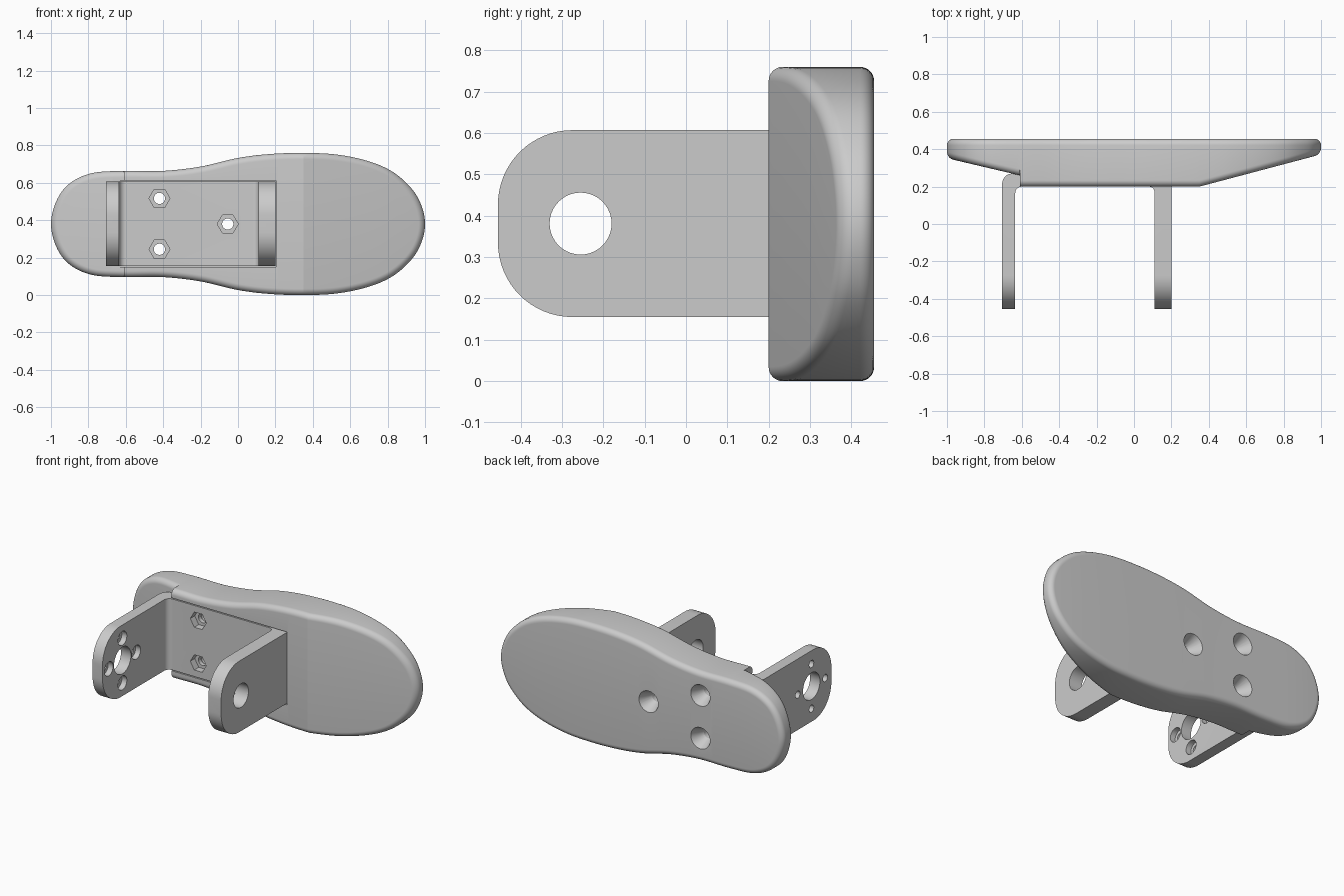
import bpy, bmesh
from math import pi, sin, cos, hypot, radians
from mathutils import Matrix, Vector

if "Cube" in bpy.data.objects:
    bpy.data.objects.remove(bpy.data.objects["Cube"])

MID = 0.38  # symmetry height of the whole part


def to_object(name, bm):
    bmesh.ops.recalc_face_normals(bm, faces=bm.faces)
    mesh = bpy.data.meshes.new(name)
    bm.to_mesh(mesh)
    bm.free()
    obj = bpy.data.objects.new(name, mesh)
    bpy.context.collection.objects.link(obj)
    return obj


def prism(name, points, place, a, b):
    """Extrude a 2D outline from a to b; place(u, v, w) gives xyz."""
    bm = bmesh.new()
    lo, hi = [[bm.verts.new(place(u, v, w)) for u, v in points] for w in (a, b)]
    n = len(points)
    bm.faces.new(lo)
    bm.faces.new(hi[::-1])
    for i in range(n):
        j = (i + 1) % n
        bm.faces.new((lo[i], lo[j], hi[j], hi[i]))
    return to_object(name, bm)


def cone(axis, start, end, a, b, r1, r2=None, sides=40):
    """Cutter along x or y from start to end, at the cross position (a, b)."""
    rot = Matrix.Rotation(pi / 2, 4, 'Y') if axis == 'X' else Matrix.Rotation(-pi / 2, 4, 'X')
    m = (start + end) / 2
    pos = (m, a, b) if axis == 'X' else (a, m, b)
    bm = bmesh.new()
    bmesh.ops.create_cone(bm, cap_ends=True, segments=sides, radius1=r1,
                          radius2=r1 if r2 is None else r2, depth=end - start,
                          matrix=Matrix.Translation(pos) @ rot @ Matrix.Rotation(pi / 2, 4, 'Z'))
    return to_object("cutter", bm)


def boolean(obj, cutter, operation='DIFFERENCE'):
    mod = obj.modifiers.new("cut", 'BOOLEAN')
    mod.operation, mod.solver, mod.object = operation, 'EXACT', cutter
    cutter.hide_render = True
    bpy.context.view_layer.objects.active = obj
    bpy.ops.object.modifier_apply(modifier=mod.name)
    bpy.data.objects.remove(cutter)


def arc(cx, cy, r, a0, a1, n=12):
    return [(cx + r * cos(radians(a0 + (a1 - a0) * i / n)),
             cy + r * sin(radians(a0 + (a1 - a0) * i / n))) for i in range(n + 1)]


# Sole: half outline (x, half width), smoothed
half = [(-1, 0), (-.97, .125), (-.9, .217), (-.78, .272), (-.61, .284), (-.4, .284),
        (-.2, .307), (0, .353), (.17, .374), (.35, .38), (.53, .371), (.7, .335),
        (.83, .277), (.93, .187), (.982, .095), (1, 0)]
ctrl = [Vector(p) for p in [(half[1][0], -half[1][1])] + half + [(half[-2][0], -half[-2][1])]]
outline = []
for i in range(1, len(ctrl) - 2):
    p0, p1, p2, p3 = ctrl[i - 1:i + 3]
    for k in range(8):
        t = k / 8
        q = 0.5 * (2 * p1 + (p2 - p0) * t + (2 * p0 - 5 * p1 + 4 * p2 - p3) * t * t
                   + (3 * p1 - p0 - 3 * p2 + p3) * t ** 3)
        if i == 5 and k == 0:  # doubled station makes the heel step
            outline += [Vector((q.x - .001, q.y)), Vector((q.x + .001, q.y))]
        else:
            outline.append(q)
outline.append(Vector((1, 0)))
N = len(outline)


def underside(x):
    if x < -.61:
        return .26 + (-.61 - x) * .235
    return .2 + max(0, x - .35) * .265


normals = []
for i in range(N):
    d = outline[min(i + 1, N - 1)] - outline[max(i - 1, 0)]
    normals.append(Vector((-d.y, d.x)).normalized())
normals[0], normals[-1] = Vector((-1, 0)), Vector((1, 0))

R, SEG, BACK = .034, 8, .455
bm = bmesh.new()
rings = []
for side in (0, 1):  # front fillet rings, then back fillet rings
    for s in range(SEG + 1):
        a = pi / 2 * (s / SEG if side == 0 else 1 - s / SEG)
        ring = []
        for p, n in zip(outline, normals):
            q = p - n * R * (1 - sin(a))
            rise = R * (1 - cos(a))
            ring.append((q.x, underside(q.x) + rise if side == 0 else BACK - rise, q.y))
        loop = ring + [(x, y, -h) for x, y, h in ring[-2:0:-1]]
        rings.append([bm.verts.new((x, y, MID + h)) for x, y, h in loop])
M = len(rings[0])
for lo, hi in zip(rings, rings[1:]):
    for i in range(M):
        j = (i + 1) % M
        bm.faces.new((lo[i], lo[j], hi[j], hi[i]))
for ring in (rings[0], rings[-1]):  # caps in strips across the width
    for i in range(N - 1):
        quad = [ring[i], ring[i + 1], ring[(M - i - 1) % M], ring[(M - i) % M]]
        bm.faces.new(list(dict.fromkeys(quad)))
sole = to_object("sole", bm)

# Recess for the bracket
boolean(sole, prism("cutter", [(-.8, .1), (.204, .1), (.204, .273), (-.8, .273)],
                    lambda u, v, w: (u, v, w), .149, .613))

# Bracket: U profile seen from above, then rounded arm ends
profile = ([(-.705, -.455), (-.635, -.455)] + arc(-.6, .165, .035, 180, 90)
           + arc(.08, .17, .03, 90, 0) + [(.11, -.455), (.2, -.455), (.2, .27)]
           + arc(-.65, .215, .055, 90, 180))
bracket = prism("bracket", profile, lambda u, v, w: (u, v, w), .155, .607)
lower, upper, r = .155, .607, .18
arm_shape = ([(.4, lower - .05), (.4, upper + .05), (-.27, upper + .05), (-.275, upper)]
             + arc(-.275, upper - r, r, 90, 180, 16)[1:]
             + arc(-.275, lower + r, r, 180, 270, 16)[:-1]
             + [(-.275, lower), (-.27, lower - .05)])
boolean(bracket, prism("cutter", arm_shape, lambda u, v, w: (w, u, v), -.9, .5), 'INTERSECT')

# Pivot hole, motor hole and its ring of counterbored screws
PY = -.255
boolean(bracket, cone('X', 0, .3, PY, MID + .001, .075))
boolean(bracket, cone('X', -.8, -.5, PY, MID + .001, .085))
for dy, dz in ((.138, 0), (-.138, 0), (0, .142), (0, -.142)):
    boolean(bracket, cone('X', -.8, -.5, PY + dy, MID + dz, .023))
    boolean(bracket, cone('X', -.67, -.5, PY + dy, MID + dz, .044))

# Three bolts: hex nut pockets in front, countersinks behind
for x, z in ((-.42, MID + .137), (-.42, MID - .135), (-.055, MID)):
    boolean(bracket, cone('Y', .1, .35, x, z, .03))
    boolean(bracket, cone('Y', .1, .245, x, z, .056, sides=6))
    boolean(sole, cone('Y', .1, .6, x, z, .03))
    boolean(sole, cone('Y', .375, .46, x, z, .03, .07))

# Smooth shading with crisp edges
for obj in (sole, bracket):
    bpy.ops.object.select_all(action='DESELECT')
    obj.select_set(True)
    bpy.context.view_layer.objects.active = obj
    bpy.ops.object.shade_smooth_by_angle(angle=radians(13))
